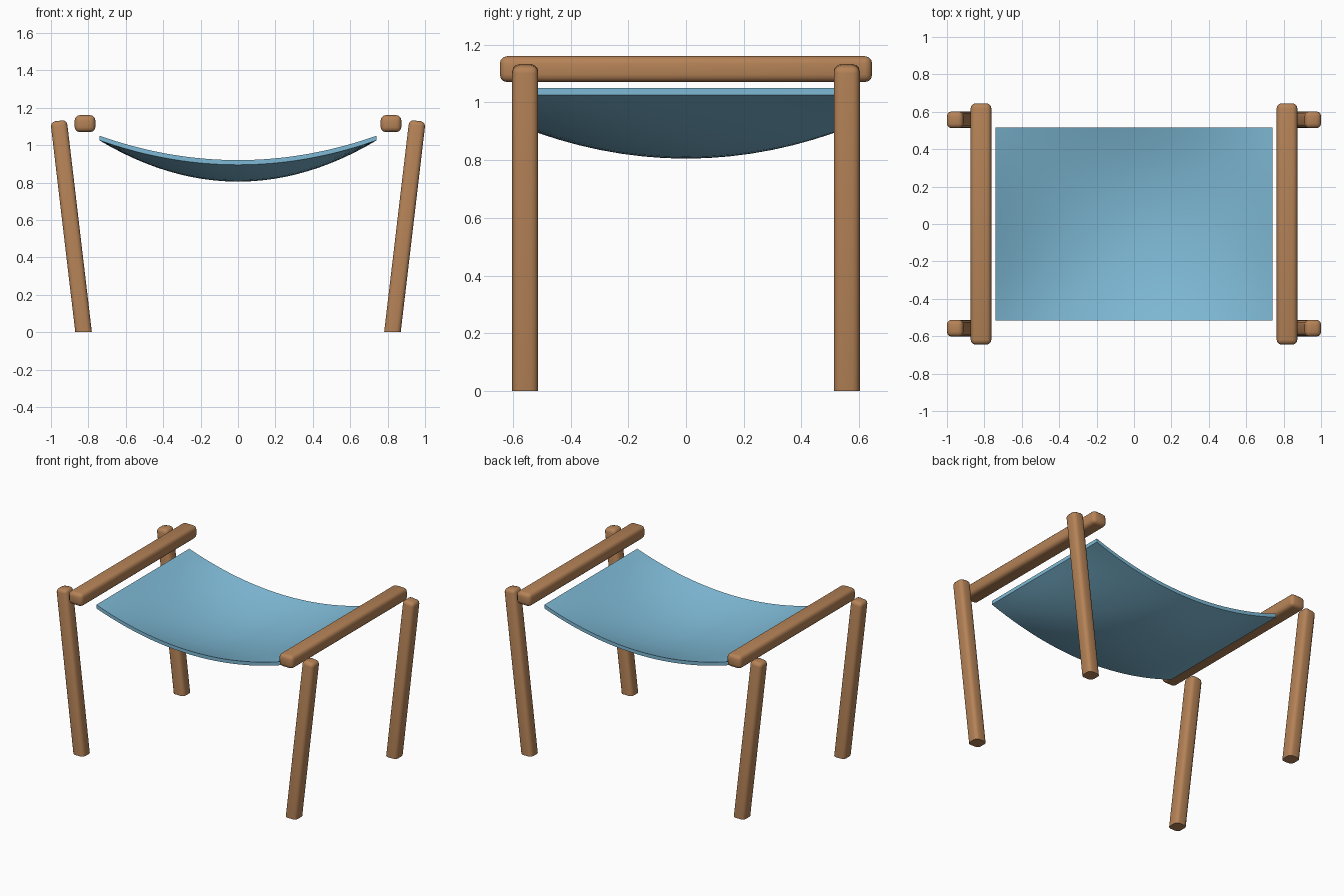
import bpy, bmesh, math
from mathutils import Matrix, Vector

if "Cube" in bpy.data.objects:
    bpy.data.objects.remove(bpy.data.objects["Cube"])


def material(name, rgb):
    m = bpy.data.materials.new(name)
    m.diffuse_color = (*rgb, 1)
    m.use_nodes = True
    m.node_tree.nodes["Principled BSDF"].inputs["Base Color"].default_value = m.diffuse_color
    return m


WOOD = material("warm wood", (0.46, 0.225, 0.095))
CLOTH = material("sky blue cloth", (0.21, 0.49, 0.67))


def finish(name, bm, mat):
    bmesh.ops.recalc_face_normals(bm, faces=bm.faces)
    me = bpy.data.meshes.new(name)
    bm.to_mesh(me)
    bm.free()
    ob = bpy.data.objects.new(name, me)
    bpy.context.collection.objects.link(ob)
    me.materials.append(mat)
    bpy.ops.object.select_all(action='DESELECT')
    ob.select_set(True)
    bpy.context.view_layer.objects.active = ob
    bpy.ops.object.shade_smooth_by_angle(angle=math.radians(35))
    return ob


def rounded_box(size, radius):
    bm = bmesh.new()
    bmesh.ops.create_cube(bm, size=1)
    bmesh.ops.scale(bm, vec=size, verts=bm.verts)
    bmesh.ops.bevel(bm, geom=bm.edges[:], offset=radius, segments=3,
                    profile=0.5, affect='EDGES')
    return bm


# Splayed legs, cut flat at the floor
TILT = math.atan(0.118)
for sx, side in ((-1, "left"), (1, "right")):
    for sy, end in ((-1, "front"), (1, "back")):
        bm = rounded_box((0.088, 0.09, 1.3), 0.025)
        top = Vector((sx * 0.959, sy * 0.557, 1.13))
        place = (Matrix.Translation(top)
                 @ Matrix.Rotation(sx * TILT, 4, 'Y')
                 @ Matrix.Translation((0, 0, -0.65)))
        bmesh.ops.transform(bm, matrix=place, verts=bm.verts)
        cut = bmesh.ops.bisect_plane(bm, geom=bm.verts[:] + bm.edges[:] + bm.faces[:],
                                     plane_co=(0, 0, 0), plane_no=(0, 0, 1),
                                     clear_inner=True)
        rim = [g for g in cut["geom_cut"] if isinstance(g, bmesh.types.BMEdge)]
        bmesh.ops.edgeloop_fill(bm, edges=rim)
        finish(f"{end}_{side}_leg", bm, WOOD)

    # Side rail running front to back
    bm = rounded_box((0.11, 1.29, 0.09), 0.026)
    bmesh.ops.translate(bm, vec=(sx * 0.818, 0, 1.115), verts=bm.verts)
    finish(f"{side}_rail", bm, WOOD)

# Sagging sling seat: level at the ends, deepest in the middle
HX, HY, THICK = 0.74, 0.516, 0.025
bm = bmesh.new()
bmesh.ops.create_grid(bm, x_segments=24, y_segments=14, size=1)
for v in bm.verts:
    u, w = v.co.x, v.co.y
    sag = (1 - u * u) * (0.13 + 0.09 * (1 - w * w))
    v.co = (u * HX, w * HY, 1.05 - sag)
ext = bmesh.ops.extrude_face_region(bm, geom=bm.faces[:], use_keep_orig=True)
low = [g for g in ext["geom"] if isinstance(g, bmesh.types.BMVert)]
bmesh.ops.translate(bm, vec=(0, 0, -THICK), verts=low)
finish("sling_seat", bm, CLOTH)
